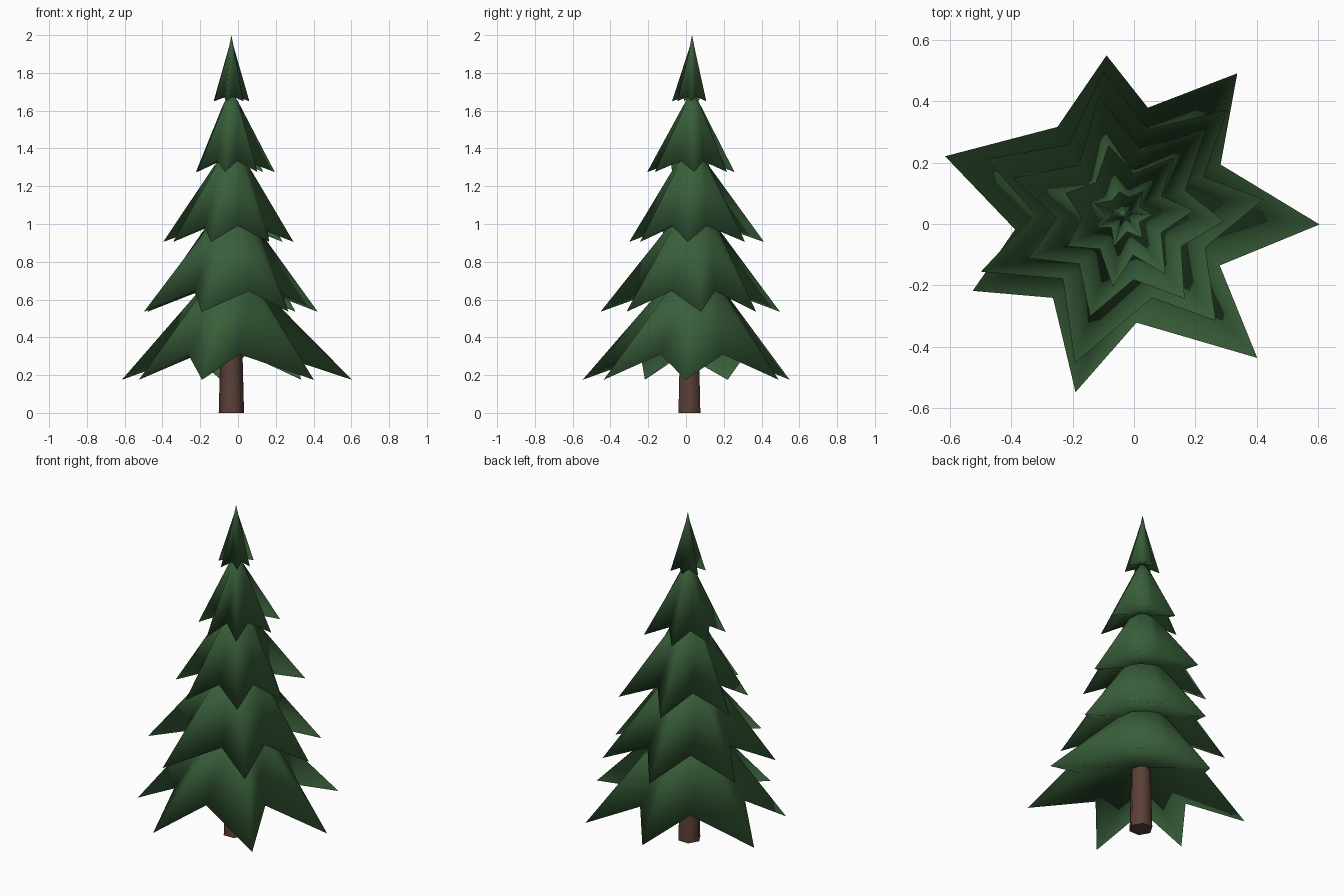
import bpy
import bmesh
from math import cos, sin, radians
from mathutils import Vector

default_cube = bpy.data.objects.get("Cube")
if default_cube:
    bpy.data.objects.remove(default_cube, do_unlink=True)

AXIS = Vector((-0.035, 0.032, 0))


def make_material(name, colour):
    material = bpy.data.materials.new(name)
    material.use_nodes = True
    material.diffuse_color = (*colour, 1)
    shader = material.node_tree.nodes["Principled BSDF"]
    shader.inputs["Base Color"].default_value = (*colour, 1)
    shader.inputs["Roughness"].default_value = 0.9
    return material


def point(angle, radius, height):
    """Point around the tree axis, with the angle in degrees."""
    a = radians(angle)
    return AXIS + Vector((radius * cos(a), radius * sin(a), height))


def finish(bm, name, material):
    bmesh.ops.recalc_face_normals(bm, faces=bm.faces)
    mesh = bpy.data.meshes.new(name)
    bm.to_mesh(mesh)
    bm.free()
    mesh.materials.append(material)
    mesh.shade_smooth()
    obj = bpy.data.objects.new(name, mesh)
    bpy.context.collection.objects.link(obj)
    return obj


def midway(angles):
    """Angles halfway between neighbouring branch tips."""
    following = angles[1:] + (angles[0] + 360,)
    return [(a + b) / 2 for a, b in zip(angles, following)]


def make_tier(name, angles, radii, tip_z, valley_z, shoulder, apex_z,
              under_z, valleys=None):
    """Star-shaped skirt: pointed rim, round shoulder, hollowed underside."""
    bm = bmesh.new()
    valley_radius = 0.6 * sum(radii) / len(radii)
    shoulder_radius, shoulder_z = shoulder
    rim, top = [], []
    for angle, radius, valley in zip(angles, radii, valleys or midway(angles)):
        rim.append(bm.verts.new(point(angle, radius, tip_z)))
        rim.append(bm.verts.new(point(valley, valley_radius, valley_z)))
        for a in (angle, valley):
            top.append(bm.verts.new(point(a, shoulder_radius, shoulder_z)))
    apex = bm.verts.new(point(0, 0, apex_z))
    hollow = bm.verts.new(point(0, 0, under_z))
    count = len(rim)
    for i in range(count):
        j = (i + 1) % count
        bm.faces.new((rim[i], rim[j], top[j], top[i]))
        bm.faces.new((top[i], top[j], apex))
        bm.faces.new((rim[j], rim[i], hollow))
    finish(bm, name, green)


def make_trunk():
    """Tapered six-sided trunk with a corner on the x axis."""
    bm = bmesh.new()
    bmesh.ops.create_cone(bm, cap_ends=True, segments=6,
                          radius1=0.067, radius2=0.05, depth=0.66)
    corner = max(bm.verts, key=lambda v: v.co.x)
    if abs(corner.co.y) > 0.01:
        for v in bm.verts:
            v.co.x, v.co.y = v.co.y, -v.co.x
    bmesh.ops.translate(bm, verts=bm.verts, vec=(-0.035, 0.018, 0.33))
    trunk = finish(bm, "trunk", bark)
    for polygon in trunk.data.polygons:
        if abs(polygon.normal.z) > 0.9:
            polygon.use_smooth = False


green = make_material("needle green", (0.041, 0.115, 0.042))
bark = make_material("bark brown", (0.105, 0.05, 0.04))

make_trunk()

# Branch tiers, lowest first
make_tier("bottom_branches", (-3, 51, 96, 162, 207, 255, 313),
          (0.64, 0.59, 0.52, 0.61, 0.55, 0.6, 0.64),
          0.175, 0.31, (0.16, 0.66), 0.75, 0.385,
          (27, 77, 127, 188, 230, 277, 332))
make_tier("lower_branches", (6, 45, 98, 158, 202, 252, 311),
          (0.46, 0.48, 0.47, 0.48, 0.5, 0.51, 0.46),
          0.535, 0.645, (0.145, 0.97), 1.06, 0.71,
          (25, 74, 128, 180, 227, 289, 338))
make_tier("middle_branches", (-4, 46, 102, 162, 205, 252, 306),
          (0.33, 0.39, 0.39, 0.38, 0.34, 0.35, 0.34),
          0.905, 0.99, (0.09, 1.31), 1.39, 1.035)
make_tier("upper_branches", (3, 48, 102, 160, 210, 262, 305),
          (0.23, 0.25, 0.23, 0.2, 0.21, 0.24, 0.24),
          1.275, 1.335, (0.045, 1.63), 1.71, 1.36)
make_tier("crown_tip", (-2, 49, 99, 160, 205, 254, 309),
          (0.095, 0.1, 0.075, 0.1, 0.1, 0.11, 0.1),
          1.65, 1.675, (0.012, 1.94), 2.0, 1.685)
